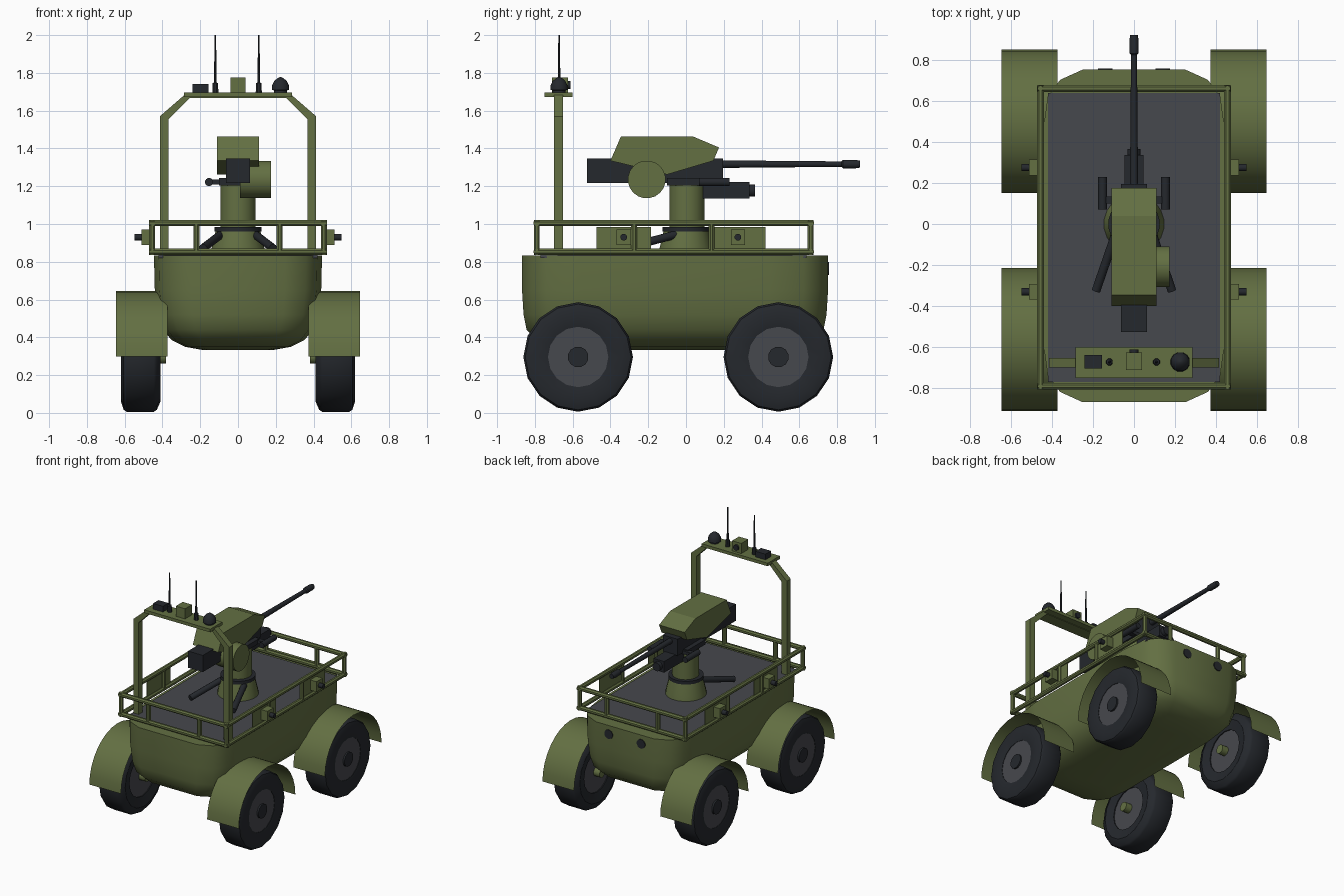
import bpy, bmesh, math
from mathutils import Vector

if "Cube" in bpy.data.objects:
    bpy.data.objects.remove(bpy.data.objects["Cube"])


def material(name, rgb):
    m = bpy.data.materials.new(name)
    m.diffuse_color = (*rgb, 1)
    m.use_nodes = True
    m.node_tree.nodes["Principled BSDF"].inputs["Base Color"].default_value = m.diffuse_color
    return m


OLIVE = material("olive", (0.125, 0.16, 0.055))
DARK = material("dark", (0.018, 0.021, 0.026))
GREY = material("grey", (0.062, 0.065, 0.075))


def loft(name, rings, mat, loop=True, caps=True, wrap=False, angle=35):
    """Skin a list of equal-length point rings into one object."""
    bm = bmesh.new()
    vs = [[bm.verts.new(p) for p in r] for r in rings]
    n = len(vs[0])
    pairs = list(zip(vs, vs[1:])) + ([(vs[-1], vs[0])] if wrap else [])
    for a, b in pairs:
        for i in range(n if loop else n - 1):
            j = (i + 1) % n
            bm.faces.new((a[i], a[j], b[j], b[i]))
    if caps and not wrap:
        bm.faces.new(vs[0])
        bm.faces.new(vs[-1])
    bmesh.ops.recalc_face_normals(bm, faces=bm.faces)
    me = bpy.data.meshes.new(name)
    bm.to_mesh(me)
    bm.free()
    me.materials.append(mat)
    me.shade_smooth()
    me.set_sharp_from_angle(angle=math.radians(angle))
    ob = bpy.data.objects.new(name, me)
    bpy.context.collection.objects.link(ob)
    return ob


def box(name, lo, hi, mat):
    (a, b, c), (d, e, f) = lo, hi
    return loft(name, [[(a, b, z), (d, b, z), (d, e, z), (a, e, z)] for z in (c, f)], mat)


def turned(name, start, end, profile, mat, seg=12):
    """Round part along start-end; profile holds (fraction, radius)."""
    s, d = Vector(start), Vector(end) - Vector(start)
    q = d.to_track_quat('Z', 'Y')
    ring = [Vector((math.cos(t), math.sin(t), 0))
            for t in (2 * math.pi * (i + 0.5) / seg for i in range(seg))]
    return loft(name, [[s + d * f + q @ (v * r) for v in ring] for f, r in profile], mat)


def rod(name, start, end, r, mat, seg=12):
    return turned(name, start, end, [(0, r), (1, r)], mat, seg)


# Boat-shaped hull: one plan outline scaled down towards the belly
quarter = [(.445, .5), (.42, .68), (.36, .76), (.25, .81)]
plan = (quarter + [(-x, y) for x, y in reversed(quarter)]
        + [(-x, -y) for x, y in quarter] + [(x, -y) for x, y in reversed(quarter)])
levels = [(.832, 1, 1), (.65, .99, 1), (.52, .955, .99), (.44, .89, .97),
          (.385, .79, .90), (.35, .63, .78), (.333, .42, .62)]
loft("hull", [[(x * sx, y * sy - .058, z) for x, y in plan] for z, sx, sy in levels],
     OLIVE, angle=50)
box("deck", (-.42, -.77, .82), (.42, .637, .838), GREY)
for s in (-1, 1):
    rod("head_lamp", (s * .14, .70, .765), (s * .14, .758, .765), .036, DARK)

# Wheels and sheet fenders
tire = [(.425, .16), (.41, .235), (.43, .28), (.445, .29), (.59, .29), (.605, .28),
        (.62, .235), (.605, .16)]
for s in (-1, 1):
    for wy, fy in ((-.571, -.563), (.489, .5)):
        rings = [[(s * x, wy + r * math.cos(math.pi * i / 8), .296 + r * math.sin(math.pi * i / 8))
                  for i in range(16)] for x, r in tire]
        loft("tire", rings, DARK, wrap=True)
        rod("rim", (s * .432, wy, .296), (s * .602, wy, .296), .176, GREY, 14)
        rod("hub_cap", (s * .59, wy, .296), (s * .615, wy, .296), .055, DARK)
        rod("axle_stub", (s * .38, wy, .296), (s * .435, wy, .296), .035, OLIVE)
        arc = [(fy + .349 * math.cos(math.pi * i / 16), .298 + .346 * math.sin(math.pi * i / 16))
               for i in range(17)]
        loft("fender", [[(s * x, y, z) for y, z in arc] for x in (.372, .645)],
             OLIVE, loop=False, caps=False)

# Deck railing
X, Y0, Y1, ZB, ZT = .455, -.79, .66, .853, 1.005
for z in (ZB, ZT):
    for s in (-1, 1):
        rod("side_rail", (s * X, Y0 - .015, z), (s * X, Y1 + .015, z), .018, OLIVE, 8)
    for y in (Y0, Y1):
        rod("end_rail", (-X - .015, y, z), (X + .015, y, z), .018, OLIVE, 8)
for s in (-1, 1):
    for x, y in [(X, Y0), (X, -.275), (X, .135), (X, Y1), (.22, Y0), (.22, Y1)]:
        rod("rail_post", (s * x, y, ZB), (s * x, y, ZT), .017, OLIVE, 8)
    # Side panels with cameras
    for y in (-.33, .275):
        a, b = sorted((s * .452, s * .458))
        box("side_panel", (a, y - .145, .865), (b, y + .145, .985), OLIVE)
        a, b = sorted((s * .455, s * .512))
        box("side_camera", (a, y - .038, .89), (b, y + .038, .97), OLIVE)
        rod("side_camera_lens", (s * .50, y, .93), (s * .548, y, .93), .018, DARK)

# Sensor arch
half = [(.414, .83), (.414, 1.57), (.27, 1.695)]
inner = [(.255, 1.668), (.367, 1.555), (.367, .83)]
frame = (half + [(-x, z) for x, z in reversed(half)]
         + [(-x, z) for x, z in reversed(inner)] + inner)
loft("sensor_arch", [[(x, y, z) for x, z in frame] for y in (-.70, -.652)], OLIVE)
box("arch_plate", (-.285, -.75, 1.672), (.285, -.60, 1.696), OLIVE)
box("radio_box", (-.24, -.705, 1.69), (-.155, -.637, 1.74), DARK)
box("arch_camera", (-.04, -.71, 1.69), (.04, -.625, 1.775), OLIVE)
rod("arch_camera_lens", (0, -.63, 1.735), (0, -.612, 1.735), .022, DARK)
turned("dome_sensor", (.225, -.672, 1.69), (.225, -.672, 1.778),
       [(0, .035), (.2, .035), (.22, .048), (.5, .046), (.75, .035), (.93, .017), (1, .004)], DARK)
for x in (-.12, .11):
    turned("antenna", (x, -.672, 1.69), (x, -.672, 2.0),
           [(0, .018), (.18, .015), (.19, .008), (1, .004)], DARK, 8)

# Turret pedestal and braces
turned("pedestal", (0, 0, .83), (0, 0, .962), [(0, .148), (.3, .142), (1, .12)], OLIVE, 20)
rod("turret_ring", (0, 0, .96), (0, 0, .985), .126, DARK, 20)
rod("turret_column", (0, .005, .98), (0, .005, 1.23), .095, OLIVE, 16)
for s in (-1, 1):
    rod("brace", (s * .09, -.05, .945), (s * .185, -.325, .872), .022, DARK)

# Gun housing, receiver and ammunition drum
side = [(-.40, 1.335), (-.345, 1.462), (.04, 1.462), (.175, 1.405), (.145, 1.335), (-.1, 1.262)]
loft("turret_housing", [[(x, y, z) for y, z in side] for x in (-.11, .11)], OLIVE, angle=15)
box("receiver", (-.064, -.525, 1.217), (.064, .195, 1.347), DARK)
box("mount_plate", (-.10, -.10, 1.205), (.10, .12, 1.243), DARK)
rod("ammo_drum", (.01, -.208, 1.236), (.174, -.208, 1.236), .1, OLIVE, 20)

# Barrel with muzzle
turned("barrel", (0, .18, 1.317), (0, .92, 1.317),
       [(0, .021), (.25, .019), (.87, .015), (.88, .023), (.97, .023), (1, .019)], DARK)

# Aiming sensors
box("sight_box", (-.046, .09, 1.135), (.046, .335, 1.222), DARK)
rod("sight_lens", (0, .33, 1.178), (0, .365, 1.178), .033, DARK)
box("sight_crossbar", (-.15, .10, 1.21), (.15, .135, 1.235), DARK)
for s in (-1, 1):
    rod("side_sight", (s * .153, .07, 1.222), (s * .153, .23, 1.222), .022, DARK)
